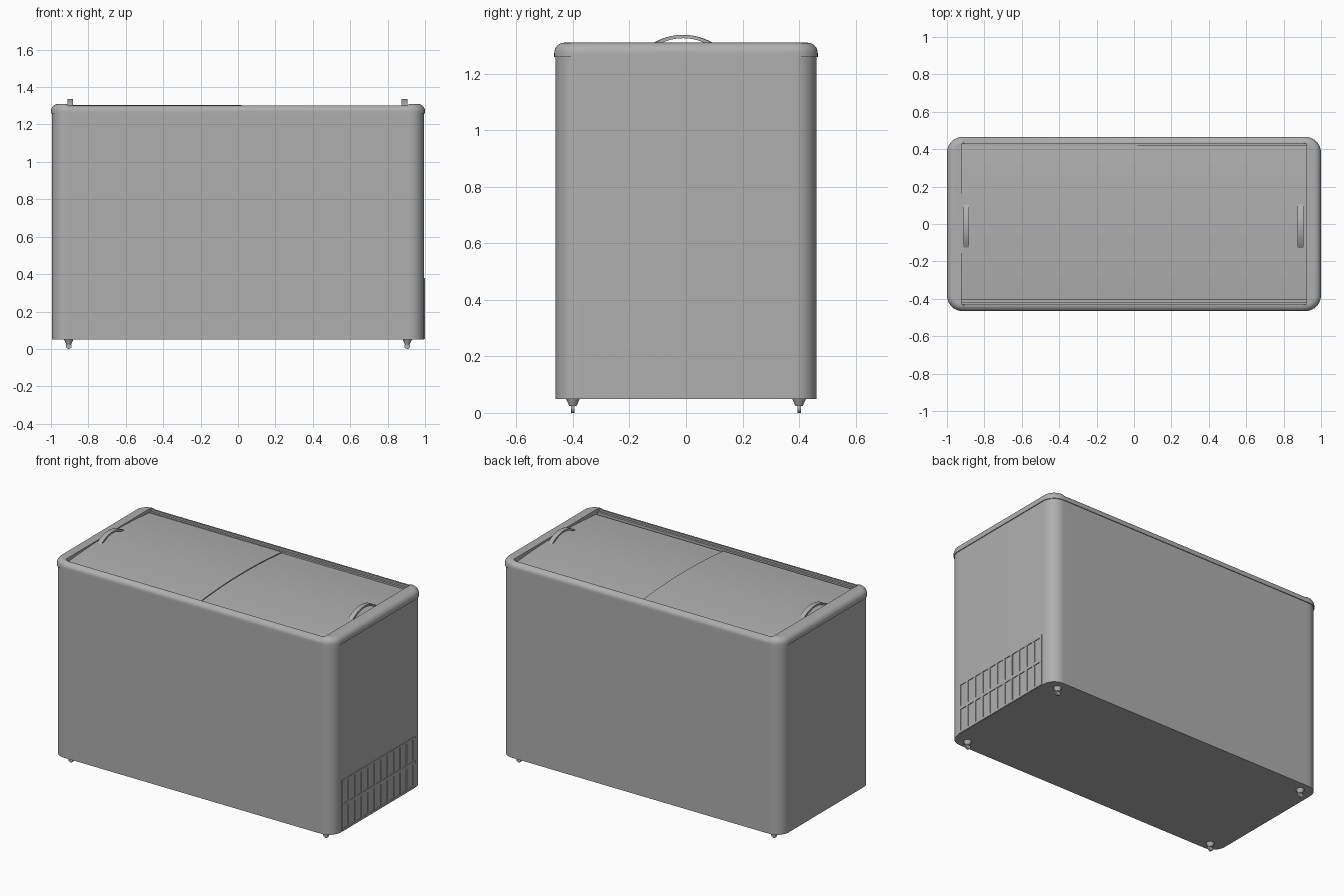
import bpy, bmesh, math
from mathutils import Matrix

if "Cube" in bpy.data.objects:
    bpy.data.objects.remove(bpy.data.objects["Cube"])

grey = bpy.data.materials.new("mid_grey")
grey.diffuse_color = (0.43, 0.43, 0.43, 1)
grey.use_nodes = True
grey.node_tree.nodes["Principled BSDF"].inputs["Base Color"].default_value = grey.diffuse_color


def finish(bm, name, smooth=30):
    bmesh.ops.remove_doubles(bm, verts=bm.verts, dist=1e-5)
    bmesh.ops.recalc_face_normals(bm, faces=bm.faces)
    me = bpy.data.meshes.new(name)
    bm.to_mesh(me)
    bm.free()
    me.materials.append(grey)
    ob = bpy.data.objects.new(name, me)
    bpy.context.collection.objects.link(ob)
    bpy.ops.object.select_all(action='DESELECT')
    ob.select_set(True)
    bpy.context.view_layer.objects.active = ob
    bpy.ops.object.shade_smooth_by_angle(angle=math.radians(smooth))
    return ob


def rounded_loop(hx, hy, r, z, raise_ends=0.0, n=10):
    """Rounded rectangle; the short ends may sit a little higher."""
    pts = []
    for k, (sx, sy) in enumerate([(1, 1), (-1, 1), (-1, -1), (1, -1)]):
        side = (sx * (hx - r - 0.01), sy * hy, z)
        arc = []
        for i in range(n + 1):
            a = math.pi / 2 * (k + i / n)
            arc.append((sx * (hx - r) + r * math.cos(a),
                        sy * (hy - r) + r * math.sin(a), z + raise_ends))
        pts += arc + [side] if k % 2 == 0 else [side] + arc
    return pts


def loft(bm, loops, closed=False):
    rings = [[bm.verts.new(p) for p in lp] for lp in loops]
    pairs = list(zip(rings, rings[1:])) + ([(rings[-1], rings[0])] if closed else [])
    for a, b in pairs:
        for i in range(len(a)):
            j = (i + 1) % len(a)
            bm.faces.new((a[i], a[j], b[j], b[i]))
    if not closed:
        bm.faces.new(rings[0])
        bm.faces.new(rings[-1])


def add_box(bm, x0, x1, y0, y1, z0, z1):
    m = Matrix.Translation(((x0 + x1) / 2, (y0 + y1) / 2, (z0 + z1) / 2))
    bmesh.ops.create_cube(bm, size=1, matrix=m @ Matrix.Diagonal((x1 - x0, y1 - y0, z1 - z0, 1)))


def arch(name, x0, x1, yc, half, peak, rise, thick, n=20):
    """Arched band across y, extruded along x."""
    R = (half ** 2 + rise ** 2) / (2 * rise)
    a = math.asin(half / R)
    angles = [-a + 2 * a * i / n for i in range(n + 1)]
    prof = [(yc + R * math.sin(t), peak - R + R * math.cos(t)) for t in angles]
    r = R - thick
    prof += [(yc + r * math.sin(t), peak - R + r * math.cos(t)) for t in reversed(angles)]
    bm = bmesh.new()
    loft(bm, [[(x, y, z) for y, z in prof] for x in (x0, x1)])
    return finish(bm, name)


# cabinet
bm = bmesh.new()
loft(bm, [rounded_loop(0.995, 0.461, 0.08, z) for z in (0.05, 1.262)])
finish(bm, "cabinet")

# rounded top rim around the lid opening
bm = bmesh.new()
loops = [rounded_loop(1.0, 0.466, 0.085, 1.258)]
for i in range(9):
    a = math.pi / 2 * i / 8
    inset = 0.035 * (1 - math.cos(a))
    loops.append(rounded_loop(1.0 - inset, 0.466 - inset, 0.085 - inset,
                              1.272 + 0.03 * math.sin(a), 0.007 * math.sin(a)))
loops.append(rounded_loop(0.922, 0.432, 0.0, 1.302, 0.007))
loops.append(rounded_loop(0.922, 0.432, 0.0, 1.258))
loft(bm, loops, closed=True)
finish(bm, "top_rim")

# slide rails along front and back of the opening
bm = bmesh.new()
for s in (-1, 1):
    add_box(bm, -0.922, 0.922, *sorted((s * 0.418, s * 0.433)), 1.26, 1.288)
finish(bm, "slide_rails")

# two gently arched sliding lids, left one above the right one
arch("left_lid", -0.922, 0.02, 0.005, 0.411, 1.304, 0.02, 0.008)
arch("right_lid", -0.02, 0.922, 0.005, 0.411, 1.298, 0.02, 0.005)

# lid handles
arch("left_handle", -0.912, -0.882, -0.01, 0.12, 1.337, 0.038, 0.012)
arch("right_handle", 0.875, 0.905, -0.01, 0.12, 1.337, 0.042, 0.012)

# vent grille on the right end: frame, middle bar and slats
bm = bmesh.new()
Y, Z0, Z1, N = 0.37, 0.052, 0.38, 11
for z, h in ((Z0, 0.014), ((Z0 + Z1) / 2 - 0.01, 0.02), (Z1 - 0.014, 0.014)):
    add_box(bm, 0.99, 0.9995, -Y, Y, z, z + h)
for i in range(N + 1):
    y = -Y + 0.01 + (2 * Y - 0.02) * i / N
    add_box(bm, 0.99, 0.999, y - 0.01, y + 0.01, Z0, Z1)
finish(bm, "vent_grille")

# casters: tapered housing with a thin wheel
for sx, side in ((-1, "left"), (1, "right")):
    for sy, end in ((-1, "front"), (1, "back")):
        bm = bmesh.new()
        x, y = sx * 0.905, sy * 0.4
        bmesh.ops.create_cone(bm, cap_ends=True, segments=20, radius1=0.013, radius2=0.025,
                              depth=0.026, matrix=Matrix.Translation((x, y, 0.038)))
        bmesh.ops.create_cone(bm, cap_ends=True, segments=20, radius1=0.016, radius2=0.016,
                              depth=0.012, matrix=Matrix.Translation((x, y, 0.016))
                              @ Matrix.Rotation(math.pi / 2, 4, 'X'))
        finish(bm, f"{end}_{side}_caster")
